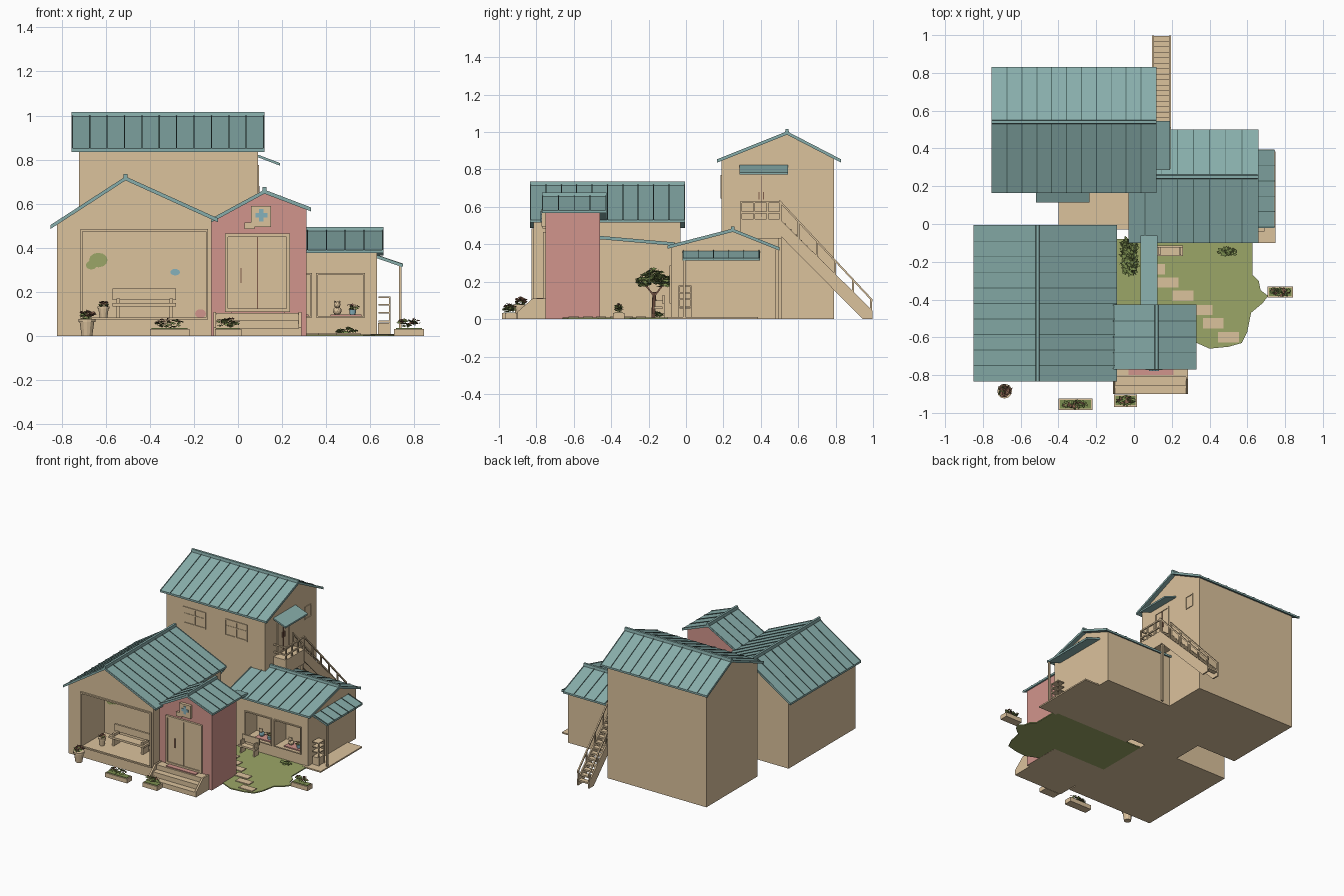
import bpy, bmesh, math, random
from mathutils import Vector, Matrix

if "Cube" in bpy.data.objects:
    bpy.data.objects.remove(bpy.data.objects["Cube"])
random.seed(4)


def material(name, r, g, b):
    m = bpy.data.materials.new(name)
    m.use_nodes = True
    m.diffuse_color = (r, g, b, 1)
    m.node_tree.nodes["Principled BSDF"].inputs["Base Color"].default_value = (r, g, b, 1)
    return m


TAN = material("tan_plaster", .71, .54, .335)
PINK = material("dusty_pink", .64, .30, .265)
TEAL = material("teal_roof", .245, .42, .405)
SEAM = material("dark_teal", .08, .15, .14)
GRASS = material("grass_green", .33, .38, .135)
LEAF = material("leaf_green", .20, .27, .08)
BROWN = material("warm_brown", .22, .11, .07)
BLUE = material("soft_blue", .24, .44, .50)


def finish(name, bm, mat):
    bmesh.ops.recalc_face_normals(bm, faces=bm.faces)
    me = bpy.data.meshes.new(name)
    bm.to_mesh(me)
    bm.free()
    me.materials.append(mat)
    ob = bpy.data.objects.new(name, me)
    bpy.context.collection.objects.link(ob)
    return ob


def prism(name, pts, axis, a, b, mat):
    """Extrude a 2D profile along an axis from a to b."""
    place = {"x": lambda u, v, w: (w, u, v), "y": lambda u, v, w: (u, w, v),
             "z": lambda u, v, w: (u, v, w)}[axis]
    bm = bmesh.new()
    lo = [bm.verts.new(place(u, v, a)) for u, v in pts]
    hi = [bm.verts.new(place(u, v, b)) for u, v in pts]
    bm.faces.new(lo)
    bm.faces.new(hi)
    for i in range(len(pts)):
        j = (i + 1) % len(pts)
        bm.faces.new((lo[i], lo[j], hi[j], hi[i]))
    return finish(name, bm, mat)


def box(name, x0, x1, y0, y1, z0, z1, mat=TAN):
    return prism(name, [(x0, y0), (x1, y0), (x1, y1), (x0, y1)], "z", z0, z1, mat)


def strip(name, p, q, t, axis, a, b, mat):
    """Sloping slab between two profile points, t thick downward."""
    return prism(name, [p, q, (q[0], q[1] - t), (p[0], p[1] - t)], axis, a, b, mat)


def panel(name, face, at, u0, u1, z0, z1, out, mat=TAN):
    if face == "front":
        return box(name, u0, u1, at - out, at + .002, z0, z1, mat)
    return box(name, at - .002, at + out, u0, u1, z0, z1, mat)


def frame(name, face, at, u0, u1, z0, z1, t=.012, out=.012):
    for a, b, c, d in ((u0, u0 + t, z0, z1), (u1 - t, u1, z0, z1),
                       (u0 + t, u1 - t, z1 - t, z1), (u0 + t, u1 - t, z0, z0 + t)):
        panel(name, face, at, a, b, c, d, out)


def cut(ob, *bounds):
    cutter = box("recess_cutter", *bounds)
    cutter.hide_render = True
    mod = ob.modifiers.new("recess", "BOOLEAN")
    mod.object, mod.operation, mod.solver = cutter, "DIFFERENCE", "EXACT"
    bpy.context.view_layer.objects.active = ob
    bpy.ops.object.modifier_apply(modifier=mod.name)
    bpy.data.objects.remove(cutter)


def house(name, axis, e0, ridge, e1, roof, wall, body, mat=TAN, panels=8):
    """Gabled house: eave, ridge and eave points, roof run, wall width, body run."""
    def height(u):
        e = e0 if u < ridge[0] else e1
        return e[1] + (ridge[1] - e[1]) * (u - e[0]) / (ridge[0] - e[0]) - .01
    w0, w1 = wall
    walls = prism(name + "_walls", [(w0, 0), (w1, 0), (w1, height(w1)),
                  (ridge[0], ridge[1] - .01), (w0, height(w0))], axis, *body, mat)
    down = [(u, z - .014) for u, z in (e1, ridge, e0)]
    prism(name + "_roof", [e0, ridge, e1] + down, axis, *roof, TEAL)
    r = ridge
    prism(name + "_ridge_cap", [(r[0] - .011, r[1] - .006), (r[0] + .011, r[1] - .006),
          (r[0] + .008, r[1] + .016), (r[0] - .008, r[1] + .016)], axis, *roof, TEAL)
    for e in (e0, e1):
        for i in range(panels + 1):
            c = roof[0] + .004 + (roof[1] - roof[0] - .008) * i / panels
            edge = i in (0, panels)
            strip(name + "_roof_seam", (e[0], e[1] + .004), (r[0], r[1] + .004), .008, axis,
                  c - .0024, c + .0024, TEAL if edge else SEAM)
    return walls


def foliage(name, c, size, count, leaf, mat=LEAF):
    bm = bmesh.new()
    for _ in range(count):
        d = Vector([random.gauss(0, 1) for _ in range(3)]).normalized() * random.uniform(.5, 1)
        p = Vector(c) + Vector([d[i] * size[i] for i in range(3)])
        rot = Matrix.Rotation(random.uniform(0, 6.3), 4, "Z") @ Matrix.Rotation(random.uniform(-1, 1), 4, "X")
        bm.faces.new([bm.verts.new(p + rot @ Vector(v) * leaf)
                      for v in ((-1, 0, 0), (0, -.6, 0), (1, 0, 0), (0, .6, 0))])
    return finish(name, bm, mat)


def cone(name, c, r0, r1, h, mat=TAN, sides=12):
    bm = bmesh.new()
    bmesh.ops.create_cone(bm, cap_ends=True, segments=sides, radius1=r0, radius2=r1, depth=h,
                          matrix=Matrix.Translation((c[0], c[1], c[2] + h / 2)))
    return finish(name, bm, mat)


def ball(name, c, r, mat):
    bm = bmesh.new()
    bmesh.ops.create_icosphere(bm, subdivisions=2, radius=r, matrix=Matrix.Translation(c))
    return finish(name, bm, mat)


# Main buildings
shop = house("front_house", "y", (-.85, .50), (-.51, .72), (-.09, .53), (-.835, -.005), (-.82, -.12), (-.815, -.03), panels=10)
cut(shop, -.71, -.14, -.9, -.55, .08, .48)
frame("shopfront_frame", "front", -.815, -.715, -.135, .075, .485, .01)
entrance = house("entrance", "y", (-.12, .53), (.12, .66), (.33, .58), (-.77, -.425), (-.12, .31), (-.75, -.46), PINK, 4)
entrance.data.materials.append(TAN)
for f in entrance.data.polygons:
    f.material_index = int(f.normal.z < -.9)
store = house("side_house", "x", (-.10, .39), (.25, .48), (.50, .38), (-.03, .66), (-.08, .48), (0, .63), panels=8)
house("tall_house", "x", (.165, .85), (.54, 1.0), (.83, .85), (-.755, .12), (.19, .79), (-.72, .09), panels=11)
strip("walkway_roof", (-.46, .445), (-.06, .41), .018, "x", .035, .125, TEAL)
box("courtyard_floor", -.4, 0, -.03, .19, 0, .02)

# Entrance doors, sign and steps
frame("door_frame", "front", -.75, -.06, .235, .11, .465, .015, .015)
for u0, u1 in ((-.045, .086), (.09, .22)):
    panel("entrance_door", "front", -.75, u0, u1, .11, .45, .008)
panel("door_gap", "front", -.75, .086, .09, .115, .45, .006, BROWN)
panel("door_handle", "front", -.758, .011, .017, .24, .31, .006, BROWN)
panel("sign_board", "front", -.752, .06, .15, .495, .59, .02)
panel("sign_bracket", "front", -.752, .03, .075, .485, .515, .015)
panel("sign_cross", "front", -.772, .096, .116, .52, .577, .005, BLUE)
panel("sign_cross", "front", -.772, .079, .133, .538, .558, .005, BLUE)
for i in range(3):
    box("entrance_step", -.1, .275, -.9 + .045 * i, -.75, .035 * i, .035 * (i + 1))
for x in (-.112, .275):
    prism("step_cheek", [(-.9, 0), (-.75, 0), (-.75, .11), (-.82, .11), (-.9, .04)], "x", x, x + .012, TAN)
box("door_mat", -.03, .21, -.80, -.755, .104, .112, PINK)

# Bench and painted patches inside the shopfront
box("indoor_bench_seat", -.57, -.28, -.70, -.63, .135, .15)
box("indoor_bench_back", -.57, -.28, -.635, -.62, .165, .215)
for x in (-.55, -.31):
    box("indoor_bench_leg", x, x + .015, -.69, -.62, .08, .17)
for x, z, w, h, m in ((-.633, .345, .042, .033, GRASS), (-.665, .322, .025, .02, GRASS),
                      (-.285, .29, .022, .015, BLUE), (-.17, .102, .025, .02, PINK)):
    patch = [(x + w * math.cos(a * math.pi / 6), z + h * math.sin(a * math.pi / 6)) for a in range(12)]
    prism("wall_patch", patch, "y", -.555, -.549 - .01 * w, m)

# Side house display windows with goods
for x in (.12, .36):
    cut(store, x, x + .21, -.2, .05, .09, .28)
    frame("display_frame", "front", -.08, x - .006, x + .216, .084, .286, .008, .008)
    box("display_mat", x + .06, x + .2, -.06, .02, .089, .098, PINK)
    ball("plush_body", (x + .09, -.02, .115), .02, BLUE if x < .2 else TAN)
    ball("plush_head", (x + .09, -.03, .142), .015, TAN)
    for s in (-.011, .011):
        ball("plush_ear", (x + .09 + s, -.03, .156), .005, TAN)
    foliage("display_leaves", (x + .16, -.03, .13), (.03, .02, .013), 24, .011)
    foliage("display_flowers", (x + .16, -.035, .137), (.025, .02, .01), 14, .009, PINK)
    cone("display_pot", (x + .16, -.03, .09), .012, .016, .03, BLUE)

# Side awning, post, floor and goods stand
strip("side_awning", (.63, .365), (.745, .325), .012, "y", -.02, .395, TEAL)
box("awning_valance", .737, .745, -.02, .395, .314, .327, TEAL)
for i in range(6):
    y = -.017 + .081 * i
    strip("awning_seam", (.63, .369), (.747, .329), .01, "y", y, y + .004, SEAM)
box("awning_post", .73, .742, -.015, -.003, 0, .32)
box("side_floor", .6, .748, -.1, .385, 0, .01)
for z in (.07, .11, .145, .18):
    box("stand_shelf", .637, .69, -.04, .03, z - .007, z)
for y in (-.04, .024):
    box("stand_side", .685, .692, y, y + .006, .01, .18)
box("stand_cabinet", .635, .685, -.035, .025, .01, .06)

# Tall house windows, upper door and awnings
for x in (-.58, -.24):
    frame("upper_window_frame", "front", .19, x, x + .185, .645, .77, .01, .005)
    panel("window_bar", "front", .19, x + .088, x + .097, .65, .765, .004)
    panel("window_bar", "front", .19, x, x + .185, .715, .723, .003)
frame("small_window_frame", "side", .09, .65, .725, .67, .765, .006, .005)
frame("upper_door_frame", "side", .09, .33, .475, .535, .775, .01, .005)
panel("upper_door_gap", "side", .09, .40, .404, .54, .77, .004, BROWN)
for y in (.388, .412):
    panel("upper_door_handle", "side", .09, y, y + .004, .64, .68, .008, BROWN)
strip("upper_awning", (.085, .825), (.19, .785), .012, "y", .285, .545, TEAL)
strip("back_awning", (.115, .38), (.2, .415), .012, "x", -.52, -.235, TEAL)
frame("courtyard_door_frame", "front", .19, -.46, -.3, .02, .36, .012, .005)

# Landing, stairs and railings
box("landing", .088, .19, .29, .51, .43, .535)
box("landing_post", .165, .18, .495, .51, 0, .44)
for i in range(17):
    t = i / 17
    box("stair_tread", .1, .185, .5 + .49 * t, .535 + .49 * t, .5 - .5 * t, .512 - .5 * t)
for x in (.095, .185):
    prism("stair_stringer", [(.5, .535), (.998, .045), (.998, 0), (.945, 0), (.5, .45)], "x", x, x + .01, TAN)
    strip("stair_rail", (.5, .638), (.998, .105), .014, "x", x, x + .01, TAN)
    for i in range(6):
        t = i / 5
        box("rail_post", x, x + .009, .5 + .485 * t, .51 + .485 * t, .52 - .5 * t, .63 - .525 * t)
for z in (.575, .63):
    box("landing_rail", .182, .192, .29, .51, z - .01, z)
    box("landing_end_rail", .09, .192, .29, .3, z - .01, z)
for y in (.29, .36, .43, .5):
    box("landing_rail_post", .182, .192, y, y + .01, .53, .63)

# Garden
prism("lawn", [(-.12, -.08), (.627, -.08), (.627, -.27), (.66, -.3), (.67, -.35), (.71, -.38), (.68, -.42),
      (.62, -.47), (.60, -.57), (.57, -.63), (.5, -.65), (.4, -.66), (.311, -.62), (.311, -.46), (-.12, -.46)],
      "z", 0, .008, GRASS)
for x, y in ((.11, -.24), (.18, -.31), (.26, -.38), (.36, -.455), (.42, -.525), (.50, -.60)):
    box("stepping_stone", x - .055, x + .055, y - .027, y + .027, .004, .014)
box("garden_bench_seat", .12, .26, -.17, -.125, .055, .068)
box("garden_bench_back", .12, .26, -.125, -.115, .08, .13)
for x in (.13, .24):
    box("garden_bench_leg", x, x + .01, -.165, -.115, .004, .1)
cone("tree_trunk", (-.03, -.17, .004), .016, .009, .14, BROWN, 8)
for y in (-.225, -.115):
    strip("tree_branch", (-.17, .13), (y, .2), .014, "x", -.036, -.024, BROWN)
for y, z in ((-.22, .205), (-.12, .205), (-.17, .24)):
    foliage("tree_leaves", (-.025, y, z), (.045, .05, .035), 110, .018)

# Planters and pots
for x, y, w, d in ((-.31, -.955, .18, .06), (-.045, -.935, .12, .065), (.775, -.36, .135, .06)):
    box("planter_box", x - w / 2, x + w / 2, y - d / 2, y + d / 2, 0, .032)
    box("planter_soil", x - w / 2 + .008, x + w / 2 - .008, y - d / 2 + .008, y + d / 2 - .008, .03, .036, LEAF)
    foliage("planter_leaves", (x, y, .058), (w * .42, d * .35, .02), 45, .014)
    foliage("planter_flowers", (x, y, .068), (w * .42, d * .35, .018), 22, .011, BROWN)
for x, y, z, s in ((-.685, -.885, 0, 1), (-.61, -.72, .08, .7)):
    cone("flower_pot", (x, y, z), .024 * s, .034 * s, .07 * s)
    cone("flower_pot_rim", (x, y, z + .065 * s), .039 * s, .039 * s, .013 * s)
    foliage("pot_leaves", (x, y, z + .09 * s), (.034 * s, .034 * s, .016 * s), 25, .014 * s)
    foliage("pot_flowers", (x, y, z + .1 * s), (.035 * s, .035 * s, .016 * s), 30, .015 * s, BROWN)
foliage("lawn_shrub", (.49, -.15, .025), (.05, .025, .014), 45, .014)
